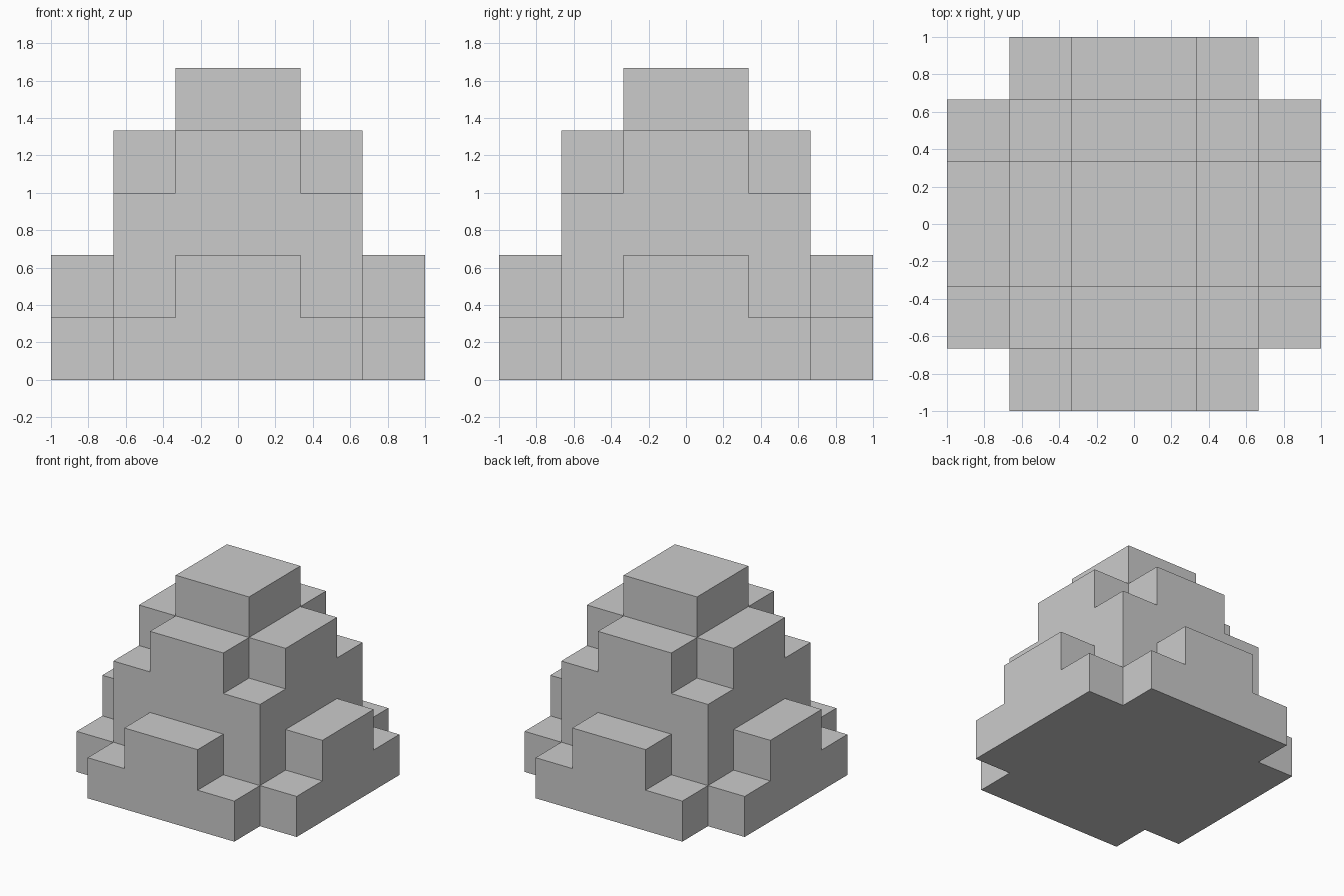
import bpy, bmesh, math
from mathutils import Vector

if "Cube" in bpy.data.objects:
    bpy.data.objects.remove(bpy.data.objects["Cube"])

U = 1 / 3  # block size
# Column heights in blocks for one quadrant, from the centre outwards
HEIGHTS = [[5, 4, 2],
           [4, 3, 1],
           [2, 1, 0]]


def ring(i):
    return i if i >= 0 else -i - 1


def solid(i, j, k):
    a, b = ring(i), ring(j)
    return a < 3 and b < 3 and 0 <= k < HEIGHTS[a][b]


# Stepped mound: only the exposed block faces, so it is one closed shell
bm = bmesh.new()
for i in range(-3, 3):
    for j in range(-3, 3):
        for k in range(5):
            if not solid(i, j, k):
                continue
            centre = Vector((i + 0.5, j + 0.5, k + 0.5))
            for axis in range(3):
                for sign in (-1, 1):
                    n = Vector((0, 0, 0))
                    n[axis] = sign
                    if solid(i + int(n.x), j + int(n.y), k + int(n.z)):
                        continue
                    u = Vector((0, 0, 0))
                    u[(axis + 1) % 3] = 0.5
                    v = n.cross(u)
                    c = centre + n * 0.5
                    bm.faces.new([bm.verts.new((c + p) * U)
                                  for p in (-u - v, u - v, u + v, v - u)])

# Weld the blocks and merge coplanar faces into clean flat panels
bmesh.ops.remove_doubles(bm, verts=bm.verts, dist=0.001)
bmesh.ops.dissolve_limit(bm, angle_limit=math.radians(1),
                         verts=bm.verts, edges=bm.edges)
bmesh.ops.recalc_face_normals(bm, faces=bm.faces)

mesh = bpy.data.meshes.new("stepped_mound")
bm.to_mesh(mesh)
bm.free()
bpy.context.collection.objects.link(bpy.data.objects.new("stepped_mound", mesh))
